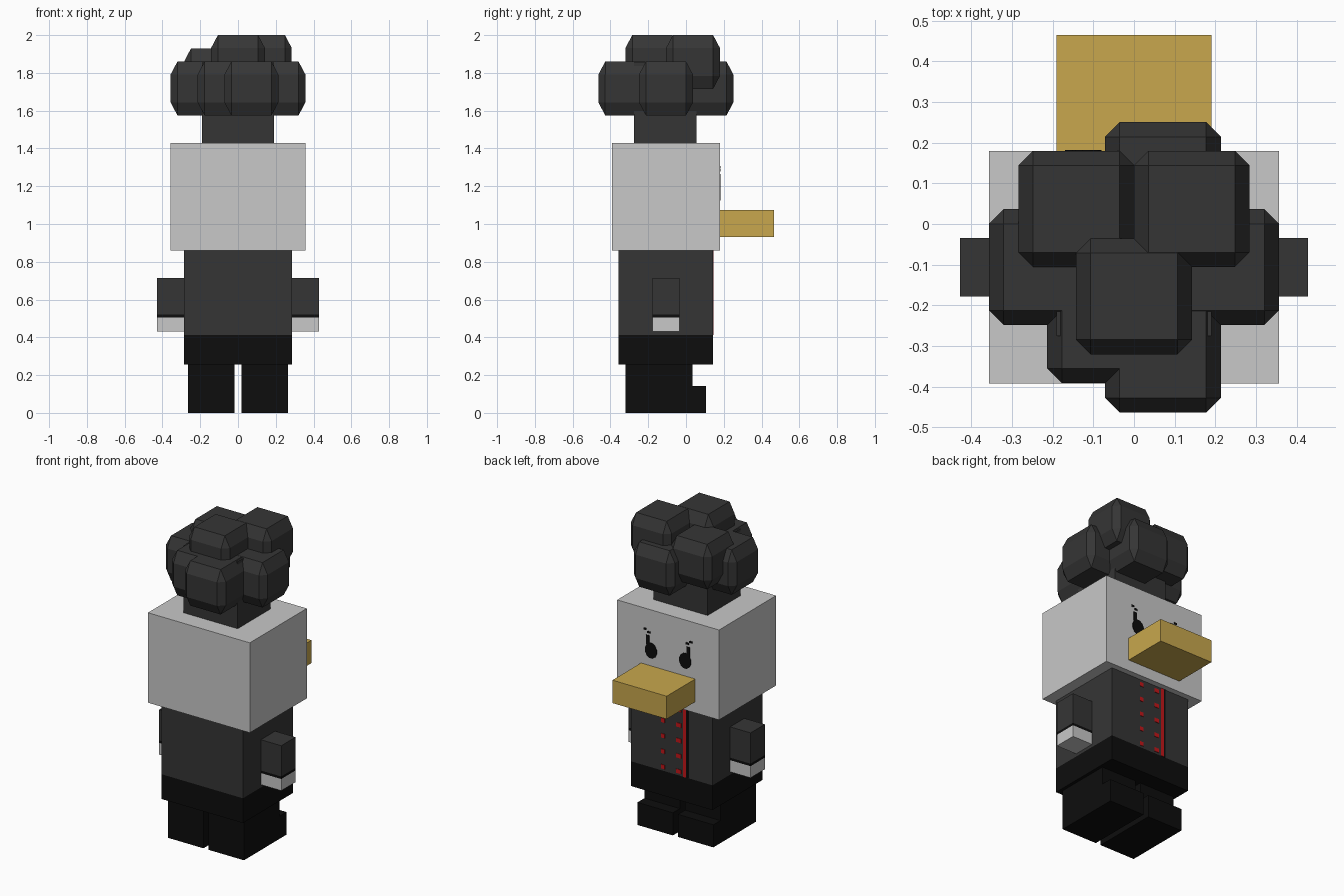
import bpy, bmesh, math
from itertools import product

if "Cube" in bpy.data.objects:
    bpy.data.objects.remove(bpy.data.objects["Cube"])


def mat(name, rgb):
    m = bpy.data.materials.new(name)
    m.diffuse_color = (*rgb, 1)
    m.use_nodes = True
    m.node_tree.nodes["Principled BSDF"].inputs["Base Color"].default_value = m.diffuse_color
    return m


CHARCOAL = mat("charcoal", (0.036, 0.036, 0.036))
BLACK = mat("black", (0.004, 0.004, 0.004))
GREY = mat("light_grey", (0.58, 0.58, 0.58))
GOLD = mat("gold", (0.58, 0.39, 0.075))
RED = mat("red", (0.55, 0.008, 0.01))


def finish(name, bm, material):
    bmesh.ops.recalc_face_normals(bm, faces=bm.faces)
    me = bpy.data.meshes.new(name)
    bm.to_mesh(me)
    bm.free()
    me.materials.append(material)
    ob = bpy.data.objects.new(name, me)
    bpy.context.collection.objects.link(ob)
    return ob


def box(name, x, y, z, material):
    """Box from (min, max) ranges on each axis."""
    bm = bmesh.new()
    bmesh.ops.create_cube(bm, size=1)
    for v in bm.verts:
        v.co = [(r[0] + r[1]) / 2 + c * (r[1] - r[0]) for c, r in zip(v.co, (x, y, z))]
    return finish(name, bm, material)


def puff(name, cx, cy, top):
    """Chamfered cube, with the chamfer twice as deep vertically."""
    h, d, dz = 0.1425, 0.036, 0.068
    bm = bmesh.new()
    for sx, sy, sz in product((-1, 1), repeat=3):
        for p in ((h, h - d, h - dz), (h - d, h, h - dz), (h - d, h - d, h)):
            bm.verts.new((cx + sx * p[0], cy + sy * p[1], top - h + sz * p[2]))
    bmesh.ops.convex_hull(bm, input=bm.verts)
    bmesh.ops.dissolve_limit(bm, angle_limit=0.01, verts=bm.verts, edges=bm.edges)
    return finish(name, bm, CHARCOAL)


def plate(name, x, z, w, h, y, material):
    """Thin painted detail on a face that points to +y."""
    return box(name, (x - w / 2, x + w / 2), (y - 0.002, y + 0.003),
               (z - h / 2, z + h / 2), material)


# Head and beak
box("head", (-0.357, 0.357), (-0.392, 0.179), (0.86, 1.43), GREY)
box("beak", (-0.19, 0.19), (0.179, 0.465), (0.93, 1.075), GOLD)

# Jacket and trousers
box("jacket", (-0.285, 0.285), (-0.357, 0.142), (0.412, 0.86), CHARCOAL)
box("trouser_top", (-0.285, 0.285), (-0.357, 0.142), (0.255, 0.412), BLACK)

# Legs, feet and arms
for s, side in ((-1, "left"), (1, "right")):
    def span(a, b):
        return tuple(sorted((s * a, s * b)))
    leg = span(0.018, 0.266)
    box(side + "_leg", leg, (-0.32, 0.035), (0.143, 0.255), BLACK)
    box(side + "_foot", leg, (-0.32, 0.106), (0, 0.143), BLACK)
    arm, ay = span(0.285, 0.428), (-0.178, -0.035)
    box(side + "_sleeve", arm, ay, (0.52, 0.715), CHARCOAL)
    box(side + "_cuff", arm, ay, (0.504, 0.52), BLACK)
    box(side + "_hand", arm, ay, (0.43, 0.504), GREY)

    # Eye with lash and brow
    bm = bmesh.new()
    ring = [bm.verts.new((s * 0.12 + 0.042 * math.cos(a), 0.182,
                          1.172 + 0.05 * math.sin(a)))
            for a in (math.tau * (i + 0.5) / 12 for i in range(12))]
    f = bm.faces.new(ring)
    ext = bmesh.ops.extrude_face_region(bm, geom=[f])
    for v in [g for g in ext["geom"] if isinstance(g, bmesh.types.BMVert)]:
        v.co.y -= 0.005
    finish(side + "_eye", bm, BLACK)
    plate(side + "_lash", s * 0.142, 1.235, 0.022, 0.06, 0.179, BLACK)
    for i, (dx, z) in enumerate(((0.135, 1.285), (0.16, 1.3))):
        plate(f"{side}_brow_{i}", s * dx, z, 0.02, 0.012, 0.179, BLACK)

# Jacket piping and two rows of buttons
plate("piping", -0.092, 0.636, 0.02, 0.448, 0.142, RED)
plate("jacket_seam", -0.109, 0.636, 0.013, 0.448, 0.142, BLACK)
for i in range(5):
    z = 0.438 + 0.098 * i
    plate(f"left_button_{i}", 0.062, z, 0.026, 0.026, 0.142, RED)
    plate(f"right_button_{i}", -0.05, z, 0.034, 0.026, 0.142, RED)

# Hat band and puffs
box("hat_band", (-0.19, 0.19), (-0.275, 0.055), (1.43, 1.855), CHARCOAL)
puffs = ((0.071, 0.108, 1.86), (-0.214, -0.106, 1.86), (0.214, -0.106, 1.86),
         (0.071, -0.321, 1.86), (-0.071, -0.249, 1.86),
         (-0.142, 0.037, 1.93), (0.142, 0.037, 2.0), (0, -0.178, 2.0))
for i, p in enumerate(puffs):
    puff(f"hat_puff_{i}", *p)
